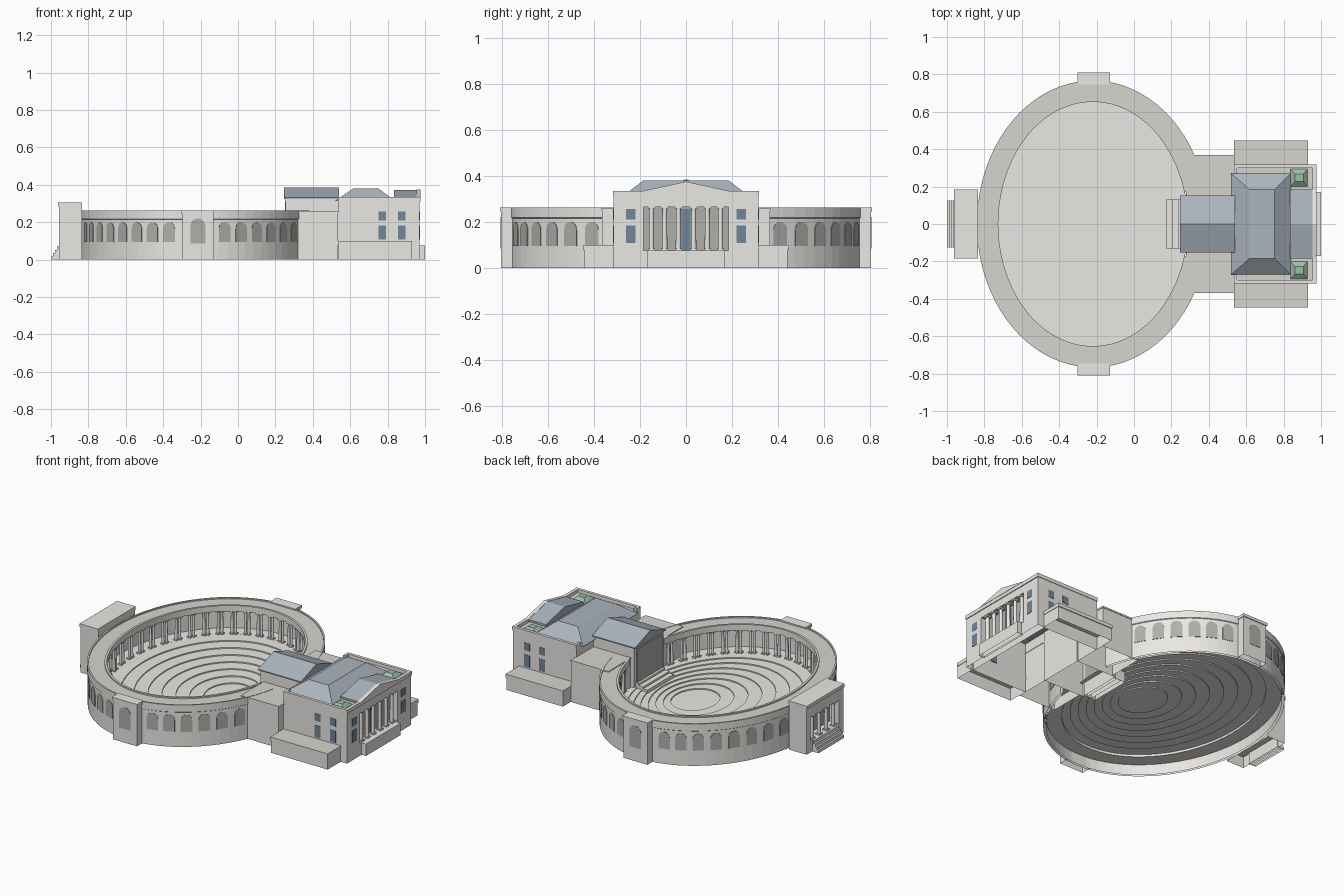
import bpy, bmesh, math
from mathutils import Matrix

if "Cube" in bpy.data.objects:
    bpy.data.objects.remove(bpy.data.objects["Cube"])


def material(name, r, g, b):
    m = bpy.data.materials.new(name)
    m.diffuse_color = (r, g, b, 1)
    m.use_nodes = True
    m.node_tree.nodes["Principled BSDF"].inputs["Base Color"].default_value = m.diffuse_color
    return m


STONE = material("stone", .83, .81, .78)
DECK = material("flat_roof", .67, .66, .62)
SHADE = material("recess", .43, .43, .41)
SLATE = material("slate", .41, .46, .52)
GLASS = material("glass", .165, .24, .32)
COPPER = material("copper", .33, .52, .41)
CX, RX, RY = -.22, .51, .657          # inner ellipse of the arcade


def finish(bm, name, mat, deck_z=None):
    """Turn a bmesh into an object; upward faces above deck_z get the roof colour."""
    bmesh.ops.recalc_face_normals(bm, faces=bm.faces)
    # the masses are hollow shells, open on the ground
    ground = [f for f in bm.faces if all(abs(v.co.z) < 1e-5 for v in f.verts)]
    bmesh.ops.delete(bm, geom=ground, context='FACES_ONLY')
    me = bpy.data.meshes.new(name)
    me.materials.append(mat)
    if deck_z is not None:
        me.materials.append(DECK)
        for f in bm.faces:
            f.normal_update()
            if f.normal.z > .9 and f.calc_center_median().z > deck_z:
                f.material_index = 1
    bm.to_mesh(me)
    bm.free()
    ob = bpy.data.objects.new(name, me)
    bpy.context.collection.objects.link(ob)
    return ob


def add_box(bm, x0, x1, y0, y1, z0, z1):
    m = Matrix.Translation(((x0 + x1) / 2, (y0 + y1) / 2, (z0 + z1) / 2))
    bmesh.ops.create_cube(bm, size=1, matrix=m @ Matrix.Diagonal((x1 - x0, y1 - y0, z1 - z0, 1)))


def boxes(name, mat, *dims, deck_z=None):
    bm = bmesh.new()
    for d in dims:
        add_box(bm, *d)
    return finish(bm, name, mat, deck_z)


def prism(name, profile, x0, x1, mat):
    """Extrude a (y, z) outline along x."""
    bm = bmesh.new()
    f = bm.faces.new([bm.verts.new((x0, y, z)) for y, z in profile])
    ext = bmesh.ops.extrude_face_region(bm, geom=[f])["geom"]
    bmesh.ops.translate(bm, vec=(x1 - x0, 0, 0), verts=[v for v in ext if isinstance(v, bmesh.types.BMVert)])
    return finish(bm, name, mat)


def arch(w, z0, z1):
    h = w / 2
    pts = [(-h, z0), (h, z0)]
    return pts + [(h * math.cos(a), z1 - h + h * math.sin(a)) for a in [math.pi * i / 8 for i in range(9)]]


def columns(name, spots, r, z0, z1):
    bm = bmesh.new()
    for x, y in spots:
        bmesh.ops.create_cone(bm, cap_ends=True, segments=10, radius1=r, radius2=r * .85, depth=z1 - z0,
                              matrix=Matrix.Translation((x, y, (z0 + z1) / 2)))
        for a, b in ((z0, z0 + .008), (z1 - .01, z1)):
            add_box(bm, x - r * 1.25, x + r * 1.25, y - r * 1.25, y + r * 1.25, a, b)
    ob = finish(bm, name, STONE)
    bpy.context.view_layer.objects.active = ob
    ob.select_set(True)
    bpy.ops.object.shade_smooth_by_angle(angle=math.radians(40))
    ob.select_set(False)


def hip(name, lo, hi, z0, z1, mat):
    """Frustum roof between two (x0, x1, y0, y1) rectangles."""
    bm = bmesh.new()
    rings = [[bm.verts.new((x, y, z)) for x, y in ((a, c), (b, c), (b, d), (a, d))]
             for (a, b, c, d), z in ((lo, z0), (hi, z1))]
    for i in range(4):
        j = (i + 1) % 4
        bm.faces.new((rings[0][i], rings[0][j], rings[1][j], rings[1][i]))
    bm.faces.new(rings[0])
    bm.faces.new(rings[1])
    return finish(bm, name, mat)


def on_ellipse(deg, o):
    a = math.radians(deg)
    return CX + (RX + o) * math.cos(a), (RY + o) * math.sin(a)


# Elliptical arcade: outer wall, gallery floor, roof and cornices in one sweep
profile = [(.106, 0), (.106, .215), (.11, .218), (.11, .262), (.1, .262), (.1, .255), (.01, .255),
           (.01, .262), (-.004, .262), (-.004, .225), (.02, .225), (.02, .235), (.091, .235),
           (.091, .08), (0, .08), (0, .066), (.091, .066), (.091, 0)]
bm = bmesh.new()
N = 72
rings = []
for i in range(N + 1):
    deg = 15 + 330 * i / N
    rings.append([bm.verts.new((*on_ellipse(deg, o), z)) for o, z in profile])
for a, b in zip(rings, rings[1:]):
    for i in range(len(profile)):
        j = (i + 1) % len(profile)
        bm.faces.new((a[i], a[j], b[j], b[i]))
bm.faces.new(rings[0])
bm.faces.new(rings[-1])
finish(bm, "arcade_ring", STONE, .25)

# Paired inner columns
columns("arcade_columns", [on_ellipse(20 + 8 * k + s, .01) for k in range(41) for s in (-1.1, 1.1)],
        .0085, .08, .226)

# Stepped seating bowl, drifting towards the stage
bm = bmesh.new()
STEPS, RISE = 7, .007
rings = []
for i in range(STEPS + 1):
    t = i / STEPS
    cx, rx, ry = CX + .155 * t, RX + (.13 - RX) * t, RY + (.155 - RY) * t
    for z in [.08] if i == 0 else [.08 - RISE * (i - 1), .08 - RISE * i]:
        rings.append([bm.verts.new((cx + rx * math.cos(2 * math.pi * k / N), ry * math.sin(2 * math.pi * k / N), z))
                      for k in range(N)])
for a, b in zip(rings, rings[1:]):
    for k in range(N):
        j = (k + 1) % N
        bm.faces.new((a[k], a[j], b[j], b[k]))
bm.faces.new(rings[-1])
bowl = finish(bm, "seating_bowl", STONE)
if bowl.data.polygons[-1].normal.z < 0:
    bowl.data.flip_normals()

# Blind arches around the outer wall
for side in (1, -1):
    for deg in [90 + 14 + 8.7 * k for k in range(8)] + [90 - 14 - 8.7 * k for k in range(7)]:
        x, y = on_ellipse(deg * side, .106)
        p = prism("wall_arch", arch(.066, .095, .2), -.012, .002, SHADE)
        p.location = (x, y, 0)
        a = math.radians(deg * side)
        p.rotation_euler.z = math.atan2(math.sin(a) / (RY + .106), math.cos(a) / (RX + .106))

    # Side entrance pavilions
    y0, y1 = sorted((side * .745, side * .805))
    c0, c1 = sorted((side * .745, side * .81))
    boxes("side_pavilion", STONE, (-.298, -.132, y0, y1, 0, .245), (-.302, -.128, c0, c1, .245, .263))
    niche = prism("side_niche", arch(.08, .085, .22), -.01, .002, SHADE)
    niche.location = (-.215, side * .805, 0)
    niche.rotation_euler.z = side * math.pi / 2

# West portico with steps
boxes("west_portico", STONE, (-.957, -.835, -.18, .18, 0, .07), (-.885, -.835, -.18, .18, .07, .22),
      (-.957, -.885, -.18, -.14, .07, .22), (-.957, -.885, .14, .18, .07, .22),
      (-.957, -.835, -.18, .18, .22, .285), (-.962, -.835, -.185, .185, .285, .305))
boxes("west_recess", SHADE, (-.89, -.882, -.14, .14, .07, .22))
columns("west_columns", [(-.94, y) for y in (-.105, -.035, .035, .105)], .012, .07, .22)
boxes("west_steps", STONE, *[(-1 + .011 * i, -.95, -.125, .125, 0, .0175 * (i + 1)) for i in range(4)])

# Link block and stage house
boxes("link_block", STONE, (.28, .535, -.365, -.14, 0, .25), (.28, .535, .14, .365, 0, .25),
      (.277, .538, -.368, -.14, .25, .26), (.277, .538, .14, .368, .25, .26), deck_z=.2)
boxes("stage_house", STONE, (.255, .54, -.145, .145, 0, .33))
boxes("stage_niche", SHADE, (.25, .257, -.125, .125, .1, .31))
prism("stage_gable_roof", [(-.152, .325), (.152, .325), (.152, .332), (0, .385), (-.152, .332)], .245, .54, SLATE)
boxes("stage_steps", STONE, *[(.175 + .03 * i, .26, -.13, .13, 0, .08 + .012 * i) for i in range(3)])

# Main building: core, front piers, entablature and parapet
boxes("main_building", STONE, (.535, .92, -.315, .315, 0, .315), (.92, .97, -.315, .315, 0, .075),
      (.92, .97, -.315, -.185, .075, .315), (.92, .97, .185, .315, .075, .315),
      (.92, .97, -.185, .185, .265, .315), deck_z=.31)
boxes("parapet", STONE, (.535, .975, -.318, -.3, .312, .335), (.535, .975, .3, .318, .312, .335),
      (.955, .975, -.3, .3, .312, .335), (.535, .55, -.3, -.27, .312, .335), (.535, .55, .27, .3, .312, .335))
boxes("entrance_recess", SHADE, (.915, .923, -.185, .185, .075, .265))
boxes("entrance_door", GLASS, (.92, .928, -.02, .02, .075, .255))
columns("entrance_columns", [(.953, s * y) for s in (1, -1) for y in (.033, .093, .15)], .012, .075, .266)
boxes("entrance_steps", STONE, (.96, 1, -.17, .17, 0, .075))

# Windows on the front and both sides
wins = []
for s in (1, -1):
    for z0, z1 in ((.108, .183), (.21, .256)):
        y0, y1 = sorted((s * .22, s * .262))
        wins.append((.965, .972, y0, y1, z0, z1))
        y0, y1 = sorted((s * .31, s * .317))
        wins += [(x, x + .04, y0, y1, z0, z1) for x in (.75, .855)]
boxes("windows", GLASS, *wins)

# Roofs
hip("hip_roof", (.518, .84, -.272, .272), (.617, .752, -.185, .185), .314, .38, SLATE)
prism("front_gable_roof", [(-.185, .32), (.185, .32), (.185, .333), (0, .373), (-.185, .333)], .835, .968, SLATE)
prism("pediment", [(-.192, .333), (.192, .333), (0, .375)], .955, .977, STONE)
for s in (1, -1):
    y0, y1 = sorted((s * .2, s * .295))
    hip("skylight", (.835, .928, y0, y1), (.862, .905, y0 + .028, y1 - .028), .314, .335, COPPER)

    # Side terraces with a coping band
    y0, y1 = sorted((s * .31, s * .442))
    c0, c1 = sorted((s * .31, s * .447))
    boxes("side_terrace", STONE, (.538, .927, y0, y1, 0, .078), (.535, .93, c0, c1, .078, .1), deck_z=.09)
